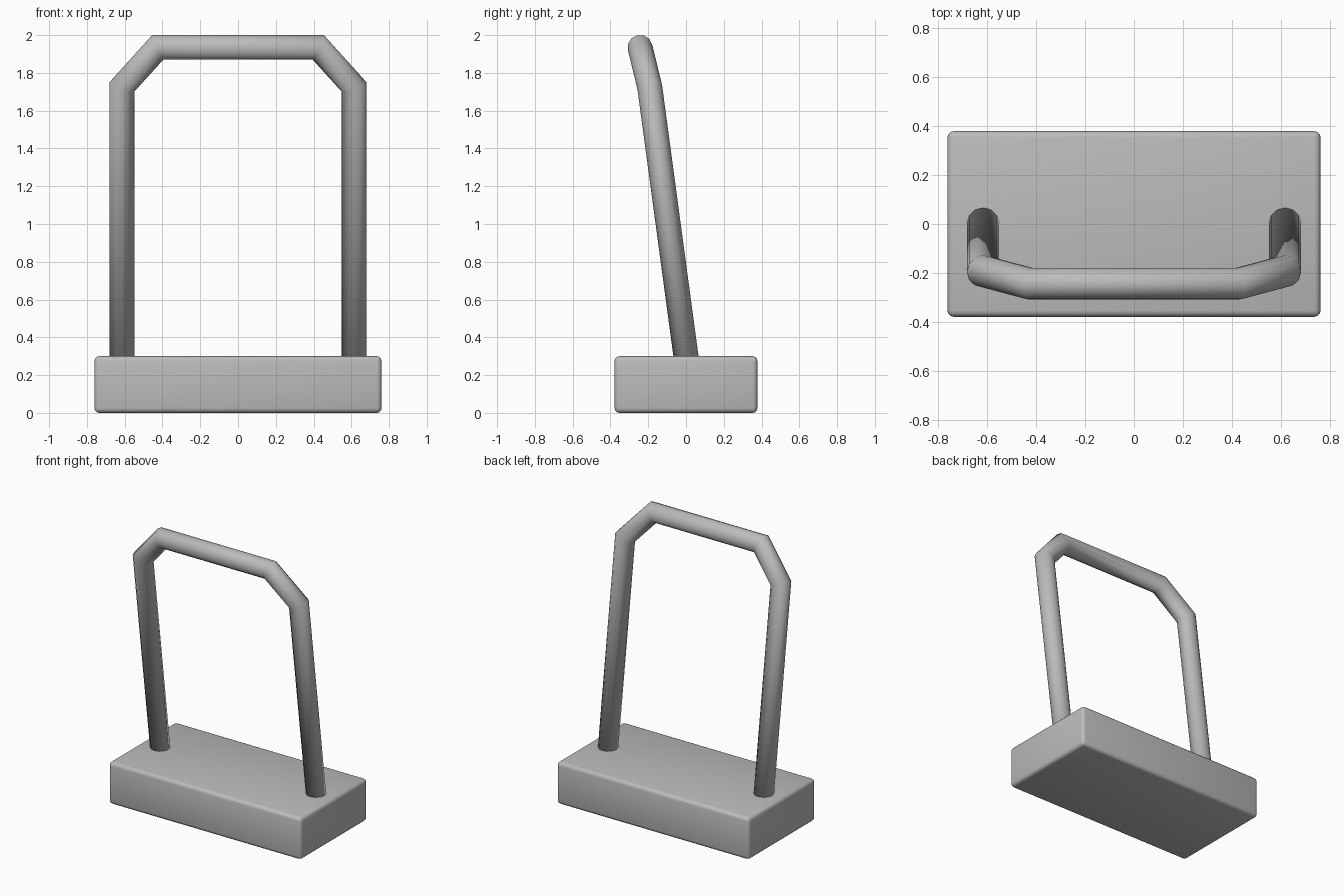
import bpy, bmesh, math
from mathutils import Vector

cube = bpy.data.objects.get("Cube")
if cube:
    bpy.data.objects.remove(cube, do_unlink=True)

grey = bpy.data.materials.new("grey")
grey.use_nodes = True
colour = (0.5, 0.5, 0.5, 1)
grey.diffuse_color = colour
grey.node_tree.nodes["Principled BSDF"].inputs["Base Color"].default_value = colour


def add_object(name, bm):
    bmesh.ops.recalc_face_normals(bm, faces=bm.faces)
    for f in bm.faces:
        f.smooth = True
    mesh = bpy.data.meshes.new(name)
    bm.to_mesh(mesh)
    bm.free()
    mesh.materials.append(grey)
    obj = bpy.data.objects.new(name, mesh)
    bpy.context.collection.objects.link(obj)
    return obj


def mitred_tube(name, path, radius, sides):
    """Sweep a round section along a path, with mitred corners."""
    bm = bmesh.new()
    dirs = [(b - a).normalized() for a, b in zip(path, path[1:])]
    u = dirs[0].cross(Vector((0, 1, 0))).normalized()
    v = dirs[0].cross(u)
    angles = [2 * math.pi * i / sides for i in range(sides)]
    ring = [path[0] + radius * (math.cos(a) * u + math.sin(a) * v) for a in angles]
    rings = [[bm.verts.new(p) for p in ring]]
    for i, d in enumerate(dirs):
        # slide the ring along the segment onto the mitre plane
        n = d if i == len(dirs) - 1 else (d + dirs[i + 1]).normalized()
        ring = [p + d * ((path[i + 1] - p).dot(n) / d.dot(n)) for p in ring]
        rings.append([bm.verts.new(p) for p in ring])
    for r, s in zip(rings, rings[1:]):
        for i in range(sides):
            j = (i + 1) % sides
            bm.faces.new((r[i], r[j], s[j], s[i]))
    bm.faces.new(rings[0])
    bm.faces.new(rings[-1])
    return add_object(name, bm)


# Rounded block base
bm = bmesh.new()
bmesh.ops.create_cube(bm, size=1)
bmesh.ops.scale(bm, vec=(1.52, 0.756, 0.3), verts=bm.verts)
bmesh.ops.translate(bm, vec=(0, 0, 0.15), verts=bm.verts)
bmesh.ops.bevel(bm, geom=bm.edges[:], offset=0.025, segments=3,
                profile=0.5, affect='EDGES')
add_object("base", bm)

# Leaning bent handle, mirrored from one half of its path
half = [Vector((0.615, 0.02, 0.15)), Vector((0.615, -0.192, 1.725)),
        Vector((0.425, -0.243, 1.935))]
path = half + [Vector((-p.x, p.y, p.z)) for p in reversed(half)]
mitred_tube("handle", path, 0.066, 12)
